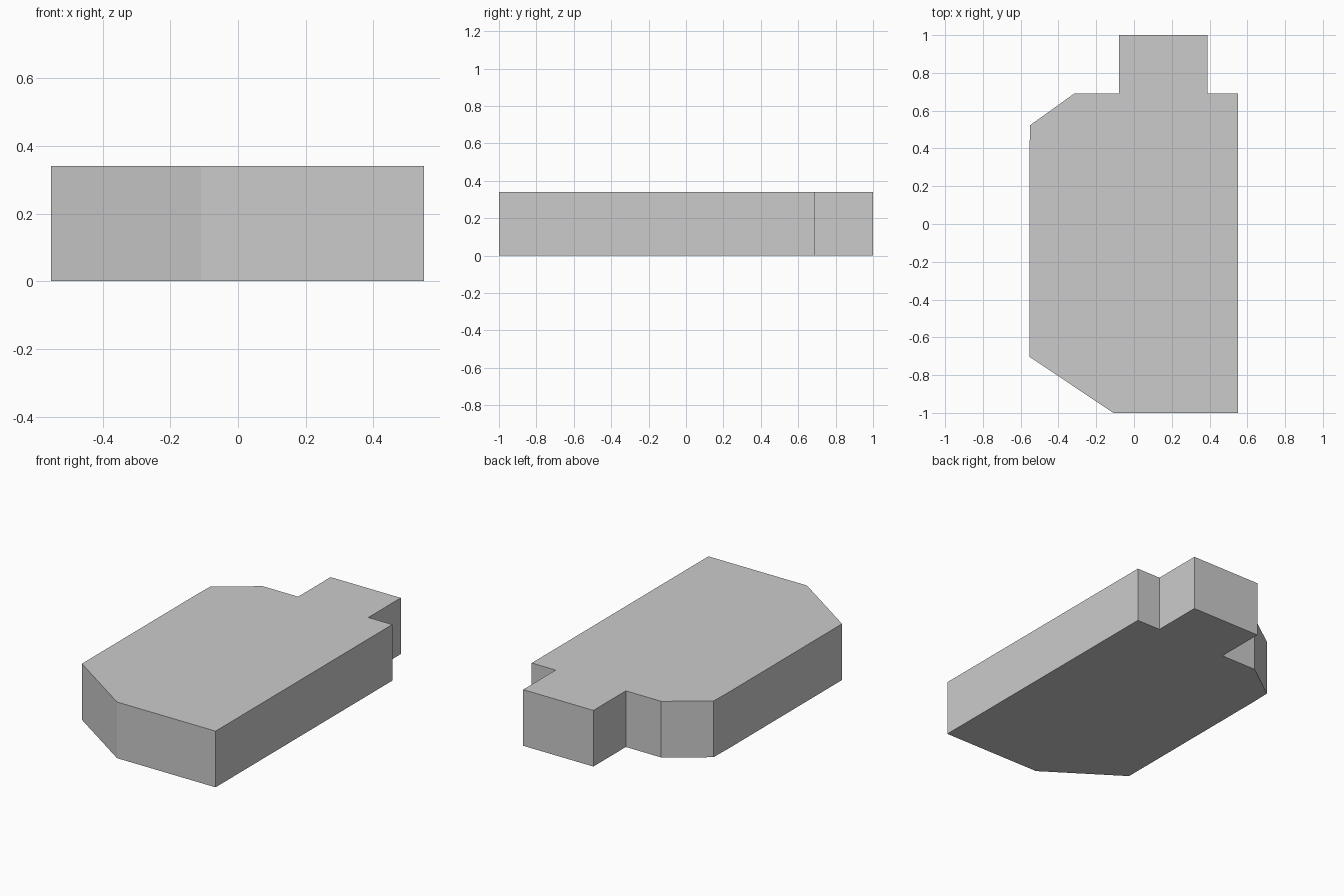
import bpy
import bmesh

if "Cube" in bpy.data.objects:
    bpy.data.objects.remove(bpy.data.objects["Cube"])

HEIGHT = 0.34

# Footprint, counter-clockwise: chamfered left corners and a tab at the back
OUTLINE = [
    (-0.11, -1.0), (0.55, -1.0), (0.55, 0.69), (0.39, 0.69),
    (0.39, 1.0), (-0.08, 1.0), (-0.08, 0.69), (-0.317, 0.69),
    (-0.55, 0.523), (-0.553, 0.40), (-0.553, -0.703),
]


def extrude_profile(name, points, height):
    bm = bmesh.new()
    base = bm.faces.new([bm.verts.new((x, y, 0)) for x, y in points])
    result = bmesh.ops.extrude_face_region(bm, geom=[base], use_keep_orig=True)
    top = [v for v in result["geom"] if isinstance(v, bmesh.types.BMVert)]
    bmesh.ops.translate(bm, verts=top, vec=(0, 0, height))
    bmesh.ops.recalc_face_normals(bm, faces=bm.faces[:])
    mesh = bpy.data.meshes.new(name)
    bm.to_mesh(mesh)
    bm.free()
    obj = bpy.data.objects.new(name, mesh)
    bpy.context.collection.objects.link(obj)
    return obj


# Solid flat-faced block
extrude_profile("building_block", OUTLINE, HEIGHT)
